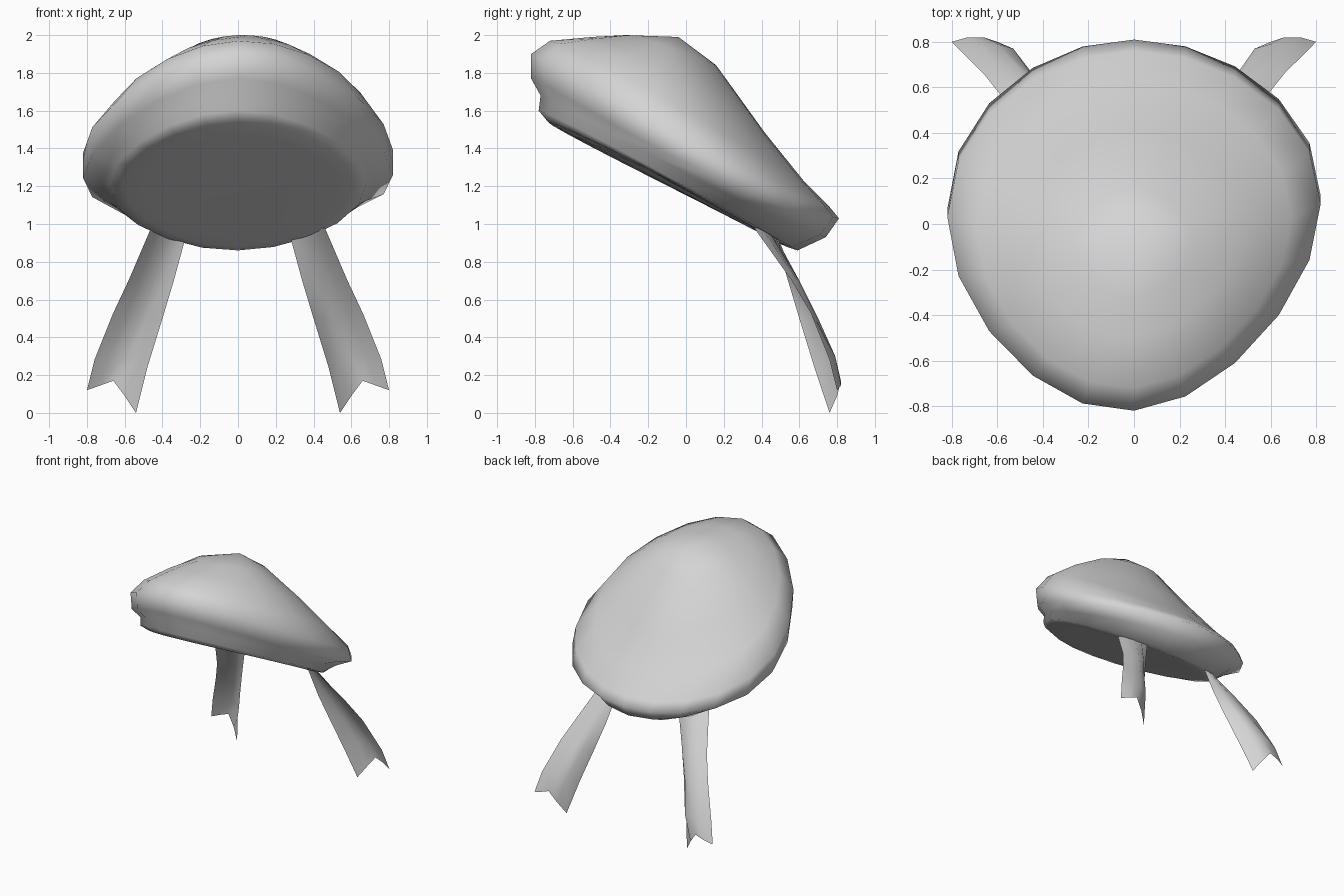
import bpy, bmesh, math

cube = bpy.data.objects.get("Cube")
if cube:
    bpy.data.objects.remove(cube)

COLOUR = (0.66, 0.66, 0.66, 1)
grey = bpy.data.materials.new("light_grey")
grey.use_nodes = True
grey.diffuse_color = COLOUR
grey.node_tree.nodes["Principled BSDF"].inputs["Base Color"].default_value = COLOUR


def finish(name, bm, angle):
    """Turn a bmesh into a smooth shaded object."""
    me = bpy.data.meshes.new(name)
    bm.to_mesh(me)
    bm.free()
    me.materials.append(grey)
    ob = bpy.data.objects.new(name, me)
    bpy.context.collection.objects.link(ob)
    bpy.ops.object.select_all(action='DESELECT')
    ob.select_set(True)
    bpy.context.view_layer.objects.active = ob
    bpy.ops.object.shade_smooth_by_angle(angle=math.radians(angle))


# Cap: tilted rings from the underside to the crown
# (front y, front z, back y, back z, half width, side shift y, side shift z, roll)
RINGS = [
    (-0.60, 1.47, 0.42, 0.94, 0.50, 0.02, 0.00, 0.01),
    (-0.73, 1.54, 0.53, 0.88, 0.61, 0.02, 0.00, 0.01),
    (-0.78, 1.60, 0.59, 0.86, 0.68, 0.04, -0.02, 0.01),
    (-0.77, 1.68, 0.74, 0.93, 0.72, 0.06, -0.08, 0.01),
    (-0.82, 1.77, 0.81, 1.03, 0.82, 0.10, -0.15, 0.01),
    (-0.82, 1.90, 0.76, 1.09, 0.82, 0.09, -0.11, 0.01),
    (-0.72, 1.97, 0.63, 1.22, 0.69, 0.05, -0.04, 0.03),
    (-0.50, 1.99, 0.42, 1.48, 0.49, 0.02, 0.00, 0.04),
    (-0.32, 2.00, 0.16, 1.84, 0.26, 0.00, 0.00, 0.04),
]
SIDES = 20


def cap():
    bm = bmesh.new()
    loops = []
    for fy, fz, by, bz, half, sy, sz, roll in RINGS:
        loop = []
        for i in range(SIDES):
            t = 2 * math.pi * i / SIDES
            s, c = math.sin(t), math.cos(t)
            w = (1 - c) / 2
            x = half * s * (1 - 0.12 * c * c)
            # slight twist of the front and sideways roll
            y = fy + (by - fy) * w + sy * s * s + 0.07 * x * (1 - w)
            z = fz + (bz - fz) * w + sz * s * s + roll * x
            loop.append(bm.verts.new((x, y, z)))
        loops.append(loop)
    for a, b in zip(loops, loops[1:]):
        for i in range(SIDES):
            j = (i + 1) % SIDES
            bm.faces.new((a[i], a[j], b[j], b[i]))
    bm.faces.new(loops[0][::-1])
    crown = bm.verts.new((0.04, -0.04, 1.99))
    for i in range(SIDES):
        bm.faces.new((loops[-1][i], loops[-1][(i + 1) % SIDES], crown))
    bmesh.ops.recalc_face_normals(bm, faces=bm.faces)
    finish("cap", bm, 110)


cap()

# Ribbons: lengthwise lines from inner to outer edge, twisted at the top,
# bulging backwards and ending in a notched tail
LINES = [
    [(.28, .49, .92), (.34, .54, .70), (.40, .60, .50), (.48, .68, .24), (.54, .76, .00)],
    [(.32, .47, .94), (.39, .58, .70), (.46, .67, .50), (.53, .77, .28), (.60, .80, .09)],
    [(.37, .44, .96), (.45, .60, .70), (.52, .70, .50), (.60, .79, .30), (.66, .82, .17)],
    [(.42, .40, .98), (.52, .59, .70), (.59, .68, .51), (.68, .79, .30), (.73, .82, .145)],
    [(.46, .36, .98), (.58, .56, .70), (.66, .66, .53), (.76, .76, .28), (.80, .80, .12)],
]


def ribbon(name, side):
    bm = bmesh.new()
    rows = [[bm.verts.new((side * x, y, z)) for x, y, z in row] for row in LINES]
    for a, b in zip(rows, rows[1:]):
        for i in range(len(a) - 1):
            quad = (a[i], b[i], b[i + 1], a[i + 1])
            bm.faces.new(quad if side < 0 else quad[::-1])
    finish(name, bm, 80)


ribbon("left_ribbon", 1)
ribbon("right_ribbon", -1)
